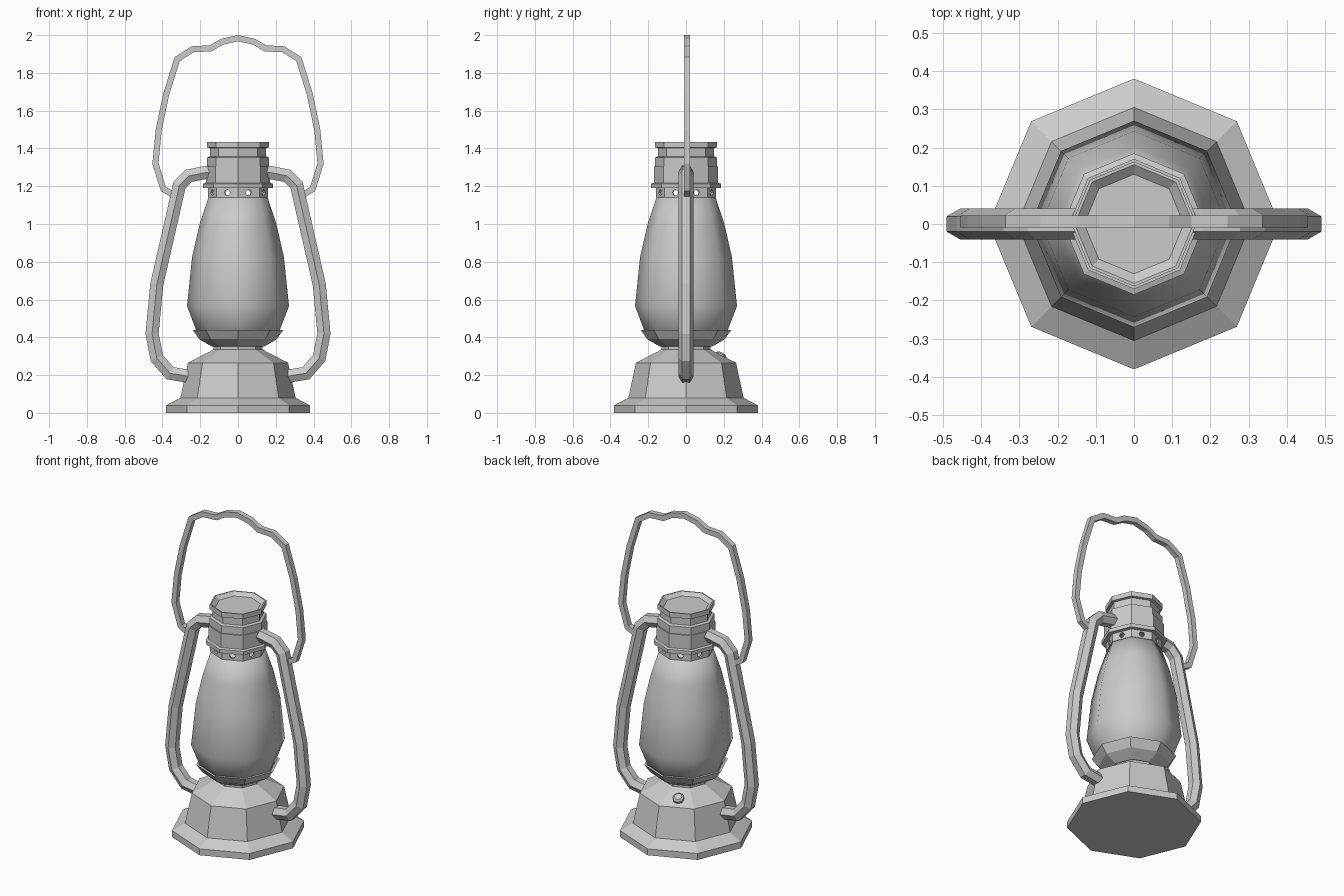
import bpy, bmesh, math
from mathutils import Vector, Matrix

if "Cube" in bpy.data.objects:
    bpy.data.objects.remove(bpy.data.objects["Cube"])

SIDES = 8


def finish(name, bm, smooth=False):
    bmesh.ops.recalc_face_normals(bm, faces=bm.faces)
    me = bpy.data.meshes.new(name)
    bm.to_mesh(me)
    bm.free()
    for p in me.polygons:
        p.use_smooth = smooth
    ob = bpy.data.objects.new(name, me)
    bpy.context.collection.objects.link(ob)
    return ob


def skin(bm, rings, closed):
    """Bridge vertex rings with quads; cap the ends unless closed."""
    rows = [[bm.verts.new(p) for p in ring] for ring in rings]
    n = len(rows[0])
    pairs = list(zip(rows, rows[1:])) + ([(rows[-1], rows[0])] if closed else [])
    for a, b in pairs:
        for i in range(n):
            j = (i + 1) % n
            bm.faces.new((a[i], a[j], b[j], b[i]))
    if not closed:
        bm.faces.new(rows[0])
        bm.faces.new(rows[-1])


def lathe(name, profile, closed=False, smooth=False, sides=SIDES):
    angles = [2 * math.pi * i / sides for i in range(sides)]
    bm = bmesh.new()
    skin(bm, [[(r * math.cos(a), r * math.sin(a), z) for a in angles]
              for r, z in profile], closed)
    return finish(name, bm, smooth)


def sweep(name, path, section, y=0.0):
    """Mitred sweep of a section (in-plane offset, y) along an xz path."""
    pts = [Vector(p) for p in path]
    dirs = [(b - a).normalized() for a, b in zip(pts, pts[1:])]
    rings = []
    for i, p in enumerate(pts):
        d0, d1 = dirs[max(i - 1, 0)], dirs[min(i, len(dirs) - 1)]
        t = (d0 + d1).normalized()
        nrm = Vector((-t.y, t.x)) / max(t.dot(d0), 0.5)
        rings.append([(p.x + nrm.x * u, y + v, p.y + nrm.y * u) for u, v in section])
    bm = bmesh.new()
    skin(bm, rings, False)
    return finish(name, bm)


# Fuel tank base with foot flange and neck
lathe("tank_base", [(0.38, 0), (0.38, 0.04), (0.305, 0.08), (0.265, 0.265),
                    (0.13, 0.335), (0.13, 0.36)])

# Burner bowl holding the glass
lathe("burner_bowl", [(0.14, 0.352), (0.205, 0.39), (0.24, 0.44),
                      (0.225, 0.44), (0.19, 0.395)])

# Glass chimney
lathe("glass_chimney", [(0.18, 0.40), (0.222, 0.44), (0.27, 0.566), (0.243, 0.825),
                        (0.203, 1.0), (0.155, 1.145)], smooth=True)

# Perforated collar: hollow ring with a hole in each face
collar = lathe("vent_collar", [(0.16, 1.14), (0.16, 1.195), (0.147, 1.195), (0.147, 1.14)],
               closed=True)
bm = bmesh.new()
for k in range(SIDES):
    turn = Matrix.Rotation(math.radians(22.5 + 45 * k), 4, 'Z')
    bmesh.ops.create_cone(bm, cap_ends=True, segments=8, radius1=0.016, radius2=0.016, depth=0.06,
                          matrix=turn @ Matrix.Translation((0.142, 0, 1.166))
                          @ Matrix.Rotation(math.pi / 2, 4, 'Y'))
cutter = finish("hole_cutter", bm)
cutter.hide_render = True
mod = collar.modifiers.new("holes", 'BOOLEAN')
mod.operation = 'DIFFERENCE'
mod.solver = 'EXACT'
mod.object = cutter
bpy.context.view_layer.objects.active = collar
bpy.ops.object.modifier_apply(modifier=mod.name)
bpy.data.objects.remove(cutter)

# Stepped chimney cap with recessed top
lathe("chimney_cap", [(0.185, 1.19), (0.185, 1.213), (0.17, 1.218), (0.17, 1.305),
                      (0.163, 1.305), (0.163, 1.352), (0.147, 1.358), (0.147, 1.402),
                      (0.163, 1.405), (0.163, 1.435), (0.155, 1.435), (0.13, 1.415)])

# Side tubes, hexagonal in section, mirrored
hexagon = [(0.04 * math.sin(math.radians(60 * i)), 0.04 * math.cos(math.radians(60 * i)))
           for i in range(6)]
tube = sweep("side_tubes", [(0.14, 1.275), (0.175, 1.272), (0.26, 1.255), (0.31, 1.205),
                            (0.43, 0.68), (0.455, 0.42), (0.43, 0.29), (0.36, 0.21),
                            (0.25, 0.192)], hexagon)
tube.modifiers.new("mirror", 'MIRROR')

# Wire carrying handle
half = [(0.335, 1.15), (0.395, 1.185), (0.437, 1.32), (0.42, 1.497), (0.38, 1.688),
        (0.322, 1.873), (0.24, 1.925), (0.145, 1.93), (0.085, 1.965)]
path = [(-x, z) for x, z in half] + [(0, 1.984)] + half[::-1]
s = 0.016
sweep("carry_handle", path, [(-s, -s), (s, -s), (s, s), (-s, s)], y=0.006)

# Filler knob on the sloped rear of the tank
knob = lathe("filler_knob", [(0.033, -0.02), (0.033, 0.012), (0.022, 0.022)])
az = math.radians(112.5)
knob.matrix_world = (Matrix.Translation((0.195 * math.cos(az), 0.195 * math.sin(az), 0.296))
                     @ Matrix.Rotation(az, 4, 'Z')
                     @ Matrix.Rotation(math.radians(29), 4, 'Y'))
